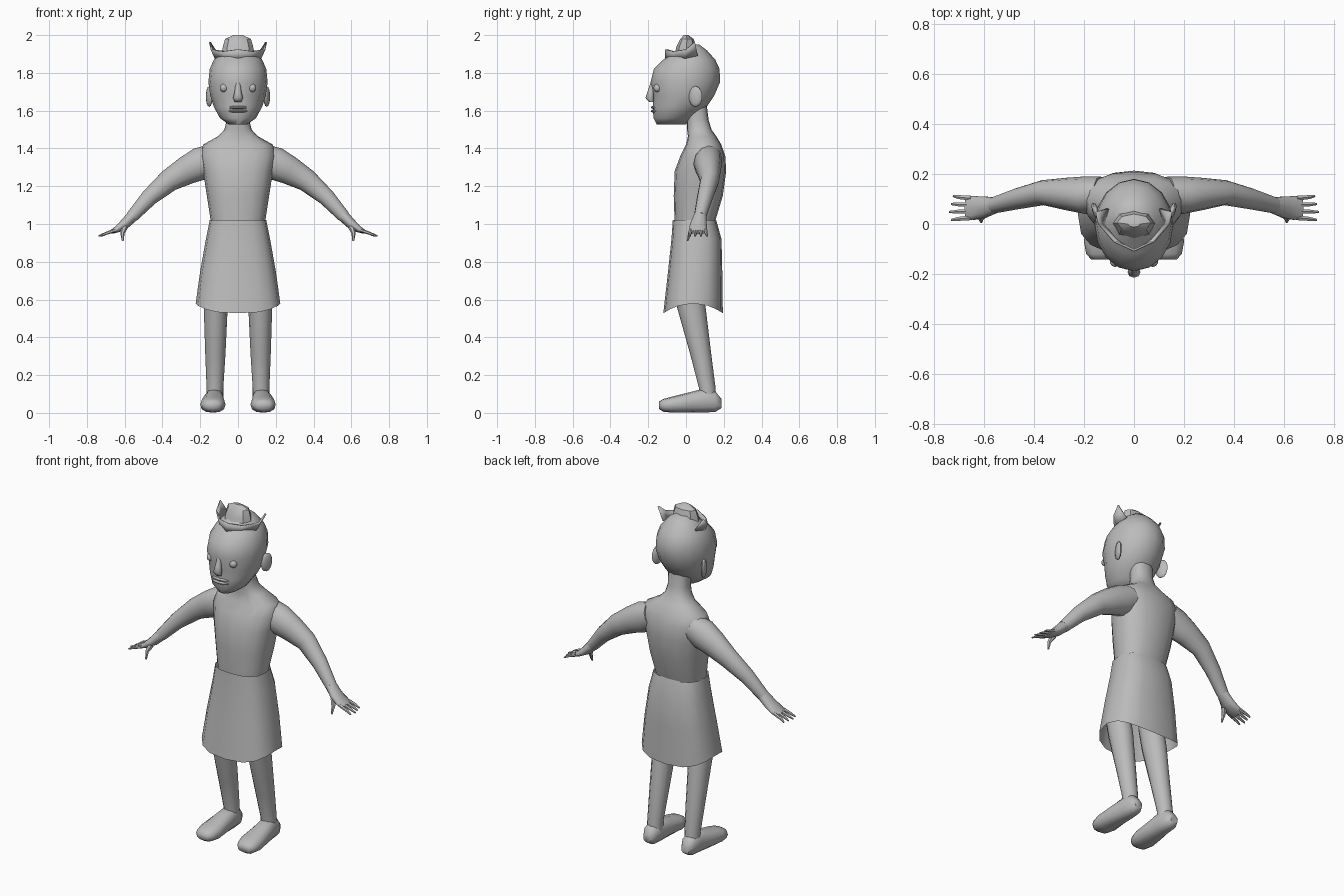
import bpy, bmesh, math
from mathutils import Vector, Matrix

if "Cube" in bpy.data.objects:
    bpy.data.objects.remove(bpy.data.objects["Cube"])

X, Y, Z = Vector((1, 0, 0)), Vector((0, 1, 0)), Vector((0, 0, 1))

clay = bpy.data.materials.new("plain_grey")
clay.use_nodes = True
clay.diffuse_color = (0.5, 0.5, 0.5, 1)
clay.node_tree.nodes["Principled BSDF"].inputs["Base Color"].default_value = (0.5, 0.5, 0.5, 1)


def finish(name, bm, mirror=False, angle=45):
    """Turn a bmesh into a shaded object, optionally mirrored left to right."""
    bmesh.ops.recalc_face_normals(bm, faces=bm.faces)
    mesh = bpy.data.meshes.new(name)
    bm.to_mesh(mesh)
    bm.free()
    mesh.materials.append(clay)
    ob = bpy.data.objects.new(name, mesh)
    bpy.context.collection.objects.link(ob)
    bpy.ops.object.select_all(action='DESELECT')
    ob.select_set(True)
    bpy.context.view_layer.objects.active = ob
    bpy.ops.object.shade_smooth_by_angle(angle=math.radians(angle))
    if mirror:
        ob.modifiers.new("mirror", 'MIRROR')
    return ob


def loft(rings, sides=14, power=1.0, caps=True):
    """Skin a list of (centre, half axis u, half axis v) rounded rings."""
    bm = bmesh.new()
    loops = []
    for c, u, v in rings:
        loop = []
        for i in range(sides):
            a = math.tau * i / sides
            k, s = math.cos(a), math.sin(a)
            k = math.copysign(abs(k) ** power, k)
            s = math.copysign(abs(s) ** power, s)
            loop.append(bm.verts.new(c + u * k + v * s))
        loops.append(loop)
    for low, high in zip(loops, loops[1:]):
        for i in range(sides):
            j = (i + 1) % sides
            bm.faces.new((low[i], low[j], high[j], high[i]))
    if caps:
        bm.faces.new(loops[0])
        bm.faces.new(loops[-1])
    return bm


def stack(rows):
    """Horizontal rings from (z, front y, back y, half width)."""
    return [(Vector((0, (f + b) / 2, z)), X * w, Y * (b - f) / 2) for z, f, b, w in rows]


def limb(rows):
    """Rings square to a path, from (x, y, z, half thickness, half depth)."""
    pts = [Vector(r[:3]) for r in rows]
    rings = []
    for i, r in enumerate(rows):
        t = pts[min(i + 1, len(pts) - 1)] - pts[max(i - 1, 0)]
        u = Y.cross(t).normalized()
        rings.append((pts[i], u * r[3], t.cross(u).normalized() * r[4]))
    return rings


def ball(name, place, size, turn=0, mirror=False, segments=10):
    bm = bmesh.new()
    m = Matrix.Translation(place) @ Matrix.Rotation(turn, 4, 'Z') @ Matrix.Diagonal((*size, 1))
    bmesh.ops.create_uvsphere(bm, u_segments=segments, v_segments=7, radius=1, matrix=m)
    return finish(name, bm, mirror)


# Torso and neck
finish("torso", loft(stack([
    (1.0, -.06, .15, .142), (1.15, -.065, .195, .165), (1.28, -.06, .213, .185),
    (1.36, -.03, .208, .2), (1.42, 0, .187, .185), (1.465, .01, .16, .105),
    (1.5, .005, .135, .072), (1.55, .005, .12, .06), (1.63, 0, .11, .065)]), 16, .85), angle=60)

# Skirt, open below, with a hem that lifts at the sides
skirt = loft(stack([(1.02, -.07, .16, .15), (.92, -.077, .188, .17),
                    (.75, -.095, .192, .2), (.58, -.12, .195, .224)]), 16, .75, caps=False)
for v in skirt.verts:
    if v.co.z < .6:
        v.co.z -= .052 * min(1, ((v.co.y - .038) / .157) ** 2)
finish("skirt", skirt, angle=60)

# Arms, palms, fingers and thumbs
finish("arm", loft(limb([
    (.13, .12, 1.35, .075, .07), (.195, .115, 1.32, .088, .075), (.27, .12, 1.285, .076, .065),
    (.365, .125, 1.23, .06, .05), (.47, .1, 1.14, .045, .042), (.56, .075, 1.04, .033, .033)]), 12),
    True, 60)
finish("palm", loft(limb([
    (.55, .077, 1.05, .032, .032), (.6, .067, 1.0, .027, .045),
    (.64, .064, .972, .018, .05), (.672, .064, .957, .01, .045)]), 10), True, 60)
for i in range(4):
    y = .025 + .026 * i
    spread = .006 * (i - 1.5)
    tip = .738 - .008 * abs(i - 1)
    finish("finger_%d" % (i + 1), loft(limb([
        (.65, y, .967, .01, .011), (.7, y + spread / 2, .95, .008, .009),
        (tip, y + spread, .936, .004, .005)]), 6), True)
finish("thumb", loft(limb([
    (.6, .04, .985, .018, .016), (.612, .02, .95, .011, .011),
    (.61, .008, .91, .005, .005)]), 6), True)

# Legs
finish("leg", loft([(Vector((x, y, z)), X * w, Y * d) for x, y, z, w, d in (
    (.118, 0, .7, .065, .075), (.118, .03, .55, .063, .075), (.12, .08, .3, .053, .055),
    (.122, .113, .13, .044, .044), (.122, .115, .06, .044, .044))], 12), True, 60)

# Feet, running from heel to toe
finish("foot", loft([(Vector((x, y, z)), X * w, Z * h) for x, y, z, w, h in (
    (.125, .187, .05, .025, .025), (.125, .155, .06, .044, .055), (.125, .1, .066, .05, .064),
    (.13, .03, .057, .058, .055), (.133, -.07, .044, .067, .043),
    (.135, -.12, .04, .056, .034), (.135, -.142, .04, .035, .02))], 12, .85), True, 60)

# Head
finish("head", loft(stack([
    (1.528, -.155, .0, .05), (1.56, -.172, .03, .095), (1.62, -.176, .11, .128),
    (1.68, -.172, .15, .147), (1.75, -.188, .18, .157), (1.82, -.17, .178, .15),
    (1.87, -.12, .155, .128), (1.92, -.05, .11, .085), (1.95, -.02, .07, .04)]), 16), angle=60)

# Face
ball("eye", (.075, -.15, 1.72), (.022, .022, .022), mirror=True)
ball("ear", (.152, .05, 1.675), (.014, .038, .055), -.35, True)
finish("nose", loft([(Vector((0, y, z)), X * w, Y * d) for y, z, w, d in (
    (-.175, 1.75, .012, .012), (-.186, 1.7, .018, .018),
    (-.192, 1.668, .026, .023), (-.182, 1.645, .018, .012))], 8), angle=60)
for name, z in (("upper_lip", 1.617), ("lower_lip", 1.598)):
    ball(name, (0, -.162, z), (.055, .025, .009))

# Topknot
finish("topknot", loft(stack([
    (1.87, -.07, .07, .09), (1.94, -.05, .055, .08), (1.98, -.03, .04, .068),
    (2.0, -.012, .012, .025)]), 8), angle=30)

# Tiara: an open band that flares to a point at each end
bm = bmesh.new()
low = [(0, -.1, 1.875), (.06, -.06, 1.87), (.115, 0, 1.88), (.1, .06, 1.895)]
top = [(0, -.1, 1.925), (.075, -.065, 1.915), (.135, 0, 1.925), (.145, .045, 1.965)]
a, b = ([bm.verts.new(p) for p in row] for row in (low, top))
for i in range(3):
    bm.faces.new((a[i], a[i + 1], b[i + 1], b[i]))
tiara = finish("tiara", bm, True, 20)
tiara.modifiers.new("thickness", 'SOLIDIFY').thickness = .01
